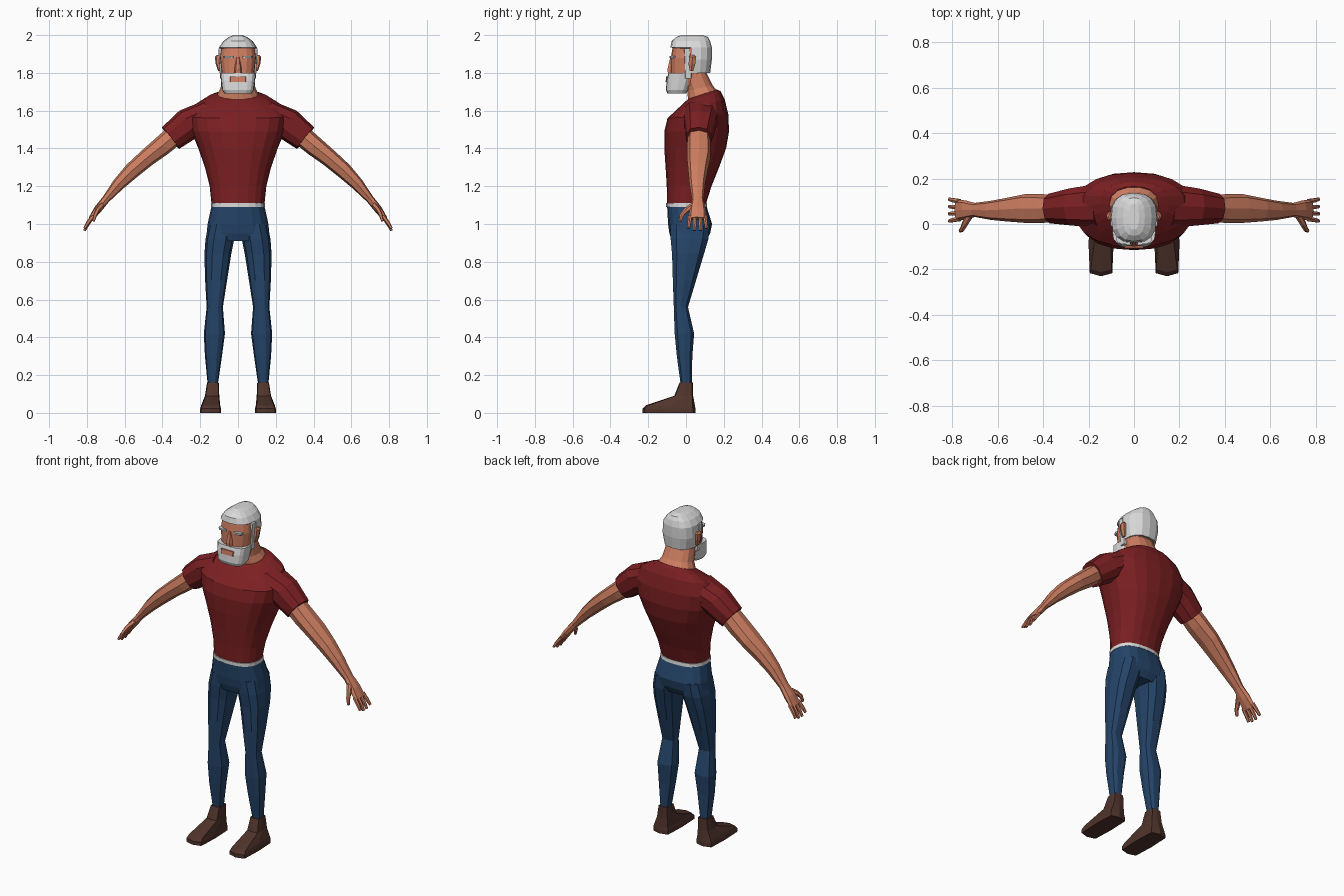
import bpy, bmesh, math
from mathutils import Vector


def material(name, rgb):
    m = bpy.data.materials.new(name)
    m.diffuse_color = (*rgb, 1)
    return m


SHIRT = material("dark red", (0.2, 0.014, 0.016))
JEANS = material("denim blue", (0.018, 0.058, 0.14))
SKIN = material("skin", (0.62, 0.21, 0.12))
BROWN = material("dark brown", (0.08, 0.034, 0.025))
WHITE = material("off white", (0.7, 0.7, 0.7))


def curve(n, p):
    """Unit superellipse with n corners; small p is boxy."""
    pts = []
    for i in range(n):
        a = 2 * math.pi * i / n
        c, s = math.cos(a), math.sin(a)
        pts.append((math.copysign(abs(c) ** p, c) if abs(c) > 1e-6 else 0,
                    math.copysign(abs(s) ** p, s) if abs(s) > 1e-6 else 0))
    return pts


def flat_rings(rows, n, p):
    """Rows: z, x0, x1, y0, y1 and an optional tilt of the ring towards the front."""
    out = []
    for z, x0, x1, y0, y1, *tilt in rows:
        t = tilt[0] if tilt else 0
        out.append([Vector(((x0 + x1) / 2 + c * (x1 - x0) / 2,
                            (y0 + y1) / 2 + s * (y1 - y0) / 2, z + s * t))
                    for c, s in curve(n, p)])
    return out


def centred(rows):
    return [(z, -w, w, *rest) for z, w, *rest in rows]


def tube_rings(path, n, p):
    """Path: x, y, z, thickness radius, radius along y."""
    pts = [Vector(r[:3]) for r in path]
    out = []
    for i, r in enumerate(path):
        t = (pts[min(i + 1, len(pts) - 1)] - pts[max(i - 1, 0)]).normalized()
        v = t.cross(Vector((0, 1, 0))).normalized()
        u = v.cross(t)
        out.append([pts[i] + v * c * r[3] + u * s * r[4] for c, s in curve(n, p)])
    return out


def loft(name, rings, mat, side=1, cap=True, drop=None):
    bm = bmesh.new()
    vs = [[bm.verts.new((v.x * side, v.y, v.z)) for v in r] for r in rings]
    n = len(vs[0])
    for a, b in zip(vs, vs[1:]):
        for i in range(n):
            j = (i + 1) % n
            bm.faces.new((a[i], a[j], b[j], b[i]))
    if cap:
        bm.faces.new(vs[0])
    bm.faces.new(vs[-1])
    bmesh.ops.recalc_face_normals(bm, faces=bm.faces)
    if drop:
        gone = [f for f in bm.faces if drop(f.calc_center_median())]
        bmesh.ops.delete(bm, geom=gone, context='FACES')
    me = bpy.data.meshes.new(name)
    bm.to_mesh(me)
    bm.free()
    me.materials.append(mat)
    ob = bpy.data.objects.new(name, me)
    bpy.context.collection.objects.link(ob)
    return ob


# Shirt body
loft("shirt", flat_rings(centred([
    (1.105, .14, -.10, .105), (1.20, .15, -.102, .135), (1.30, .175, -.108, .175),
    (1.40, .21, -.115, .212), (1.49, .247, -.115, .228), (1.57, .262, -.098, .224, .01),
    (1.63, .225, -.055, .205, .03), (1.672, .155, -.01, .183, .03),
    (1.687, .112, .012, .165, .025)]), 20, .85), SHIRT)

# Belt, hips
loft("belt", flat_rings(centred([(1.09, .143, -.105, .112), (1.11, .143, -.105, .11)]),
                        20, .8), WHITE)
loft("hips", flat_rings(centred([
    (.91, .15, -.075, .105), (.95, .166, -.088, .128), (1.0, .161, -.095, .138),
    (1.095, .14, -.10, .108)]), 16, .75), JEANS)

for side, tag in ((1, "left"), (-1, "right")):
    # Sleeve and arm
    loft(tag + "_sleeve", tube_rings([
        (.15, .08, 1.585, .075, .10), (.265, .075, 1.528, .085, .085),
        (.357, .068, 1.455, .073, .068)], 10, .85), SHIRT, side)
    loft(tag + "_arm", tube_rings([
        (.33, .068, 1.475, .055, .058), (.40, .068, 1.415, .053, .063),
        (.48, .068, 1.352, .047, .063), (.56, .063, 1.283, .043, .052),
        (.63, .06, 1.213, .034, .042), (.70, .062, 1.13, .021, .031),
        (.742, .062, 1.078, .021, .042), (.778, .06, 1.028, .014, .047)], 8, .8), SKIN, side)
    # Fingers and thumb
    for k in range(4):
        y = .022 + k * .026
        drop = .012 if k in (0, 3) else 0
        spread = (k - 1.5) * .006
        loft(f"{tag}_finger_{k + 1}", tube_rings([
            (.768, y, 1.042, .011, .011), (.795, y + spread / 2, 1.0 + drop / 2, .010, .010),
            (.813, y + spread, .965 + drop, .007, .008)], 6, .8), SKIN, side)
    loft(tag + "_thumb", tube_rings([
        (.722, .04, 1.10, .014, .016), (.745, .0, 1.072, .012, .014),
        (.757, -.024, 1.045, .010, .011), (.765, -.03, 1.015, .007, .008)], 6, .8), SKIN, side)
    # Trouser leg
    loft(tag + "_leg", flat_rings([
        (.155, .106, .161, -.03, .032), (.30, .085, .175, -.05, .035),
        (.42, .069, .181, -.062, .045), (.56, .08, .166, -.066, .012),
        (.70, .058, .174, -.072, .055), (.84, .036, .178, -.077, .098),
        (.92, .02, .172, -.085, .122), (1.0, .01, .155, -.085, .13)], 10, .75), JEANS, side)
    # Shoe
    loft(tag + "_shoe", flat_rings([
        (0, .09, .2, -.23, .05), (.022, .09, .2, -.23, .05), (.04, .094, .195, -.212, .047),
        (.09, .099, .175, -.062, .038), (.16, .102, .164, -.034, .036)], 8, .3), BROWN, side)
    # Ear, sideburn, eyebrow
    loft(tag + "_ear", flat_rings([
        (1.81, .085, .105, .015, .04), (1.85, .085, .119, .012, .052),
        (1.885, .085, .122, .015, .055), (1.895, .085, .112, .02, .045)], 6, .7), SKIN, side)
    loft(tag + "_sideburn", flat_rings([
        (1.77, .07, .095, -.005, .03), (1.93, .08, .104, -.01, .022)], 8, .4), WHITE, side)
    loft(tag + "_eyebrow", flat_rings([
        (1.878, .018, .078, -.086, -.045), (1.89, .018, .08, -.088, -.04)],
        8, .8), WHITE, side)

# Neck and head
loft("neck", flat_rings(centred([
    (1.62, .12, .01, .17), (1.69, .108, .008, .163, .02), (1.72, .092, .005, .142, .015),
    (1.80, .083, -.02, .11)]), 14, .9), SKIN)
loft("head", flat_rings(centred([
    (1.73, .07, -.075, .07), (1.80, .088, -.08, .105), (1.88, .098, -.08, .118),
    (1.94, .09, -.07, .115), (1.97, .06, -.05, .09)]), 16, .75), SKIN)
loft("nose", flat_rings(centred([
    (1.80, .02, -.098, -.06), (1.82, .019, -.1, -.06), (1.885, .009, -.084, -.06)]),
    6, .7), SKIN)

# Hair shell with the face window left open
hair = loft("hair", flat_rings(centred([
    (1.80, .092, -.078, .128), (1.87, .105, -.086, .137), (1.935, .1, -.083, .137),
    (1.968, .078, -.076, .128), (1.99, .048, -.052, .116), (2.0, .022, -.025, .09)]),
    16, .78), WHITE, cap=False, drop=lambda c: c.z < 1.93 and c.y < .045)
shell = hair.modifiers.new("thickness", 'SOLIDIFY')
shell.thickness = .012

# Beard with mouth plate
loft("beard", flat_rings(centred([
    (1.69, .072, -.098, .0), (1.71, .084, -.106, .012), (1.76, .09, -.103, .028),
    (1.80, .095, -.093, .03)]), 16, .6), WHITE)
loft("mouth", flat_rings(centred([
    (1.752, .043, -.108, -.1), (1.78, .043, -.105, -.097)]), 8, .3), SKIN)
